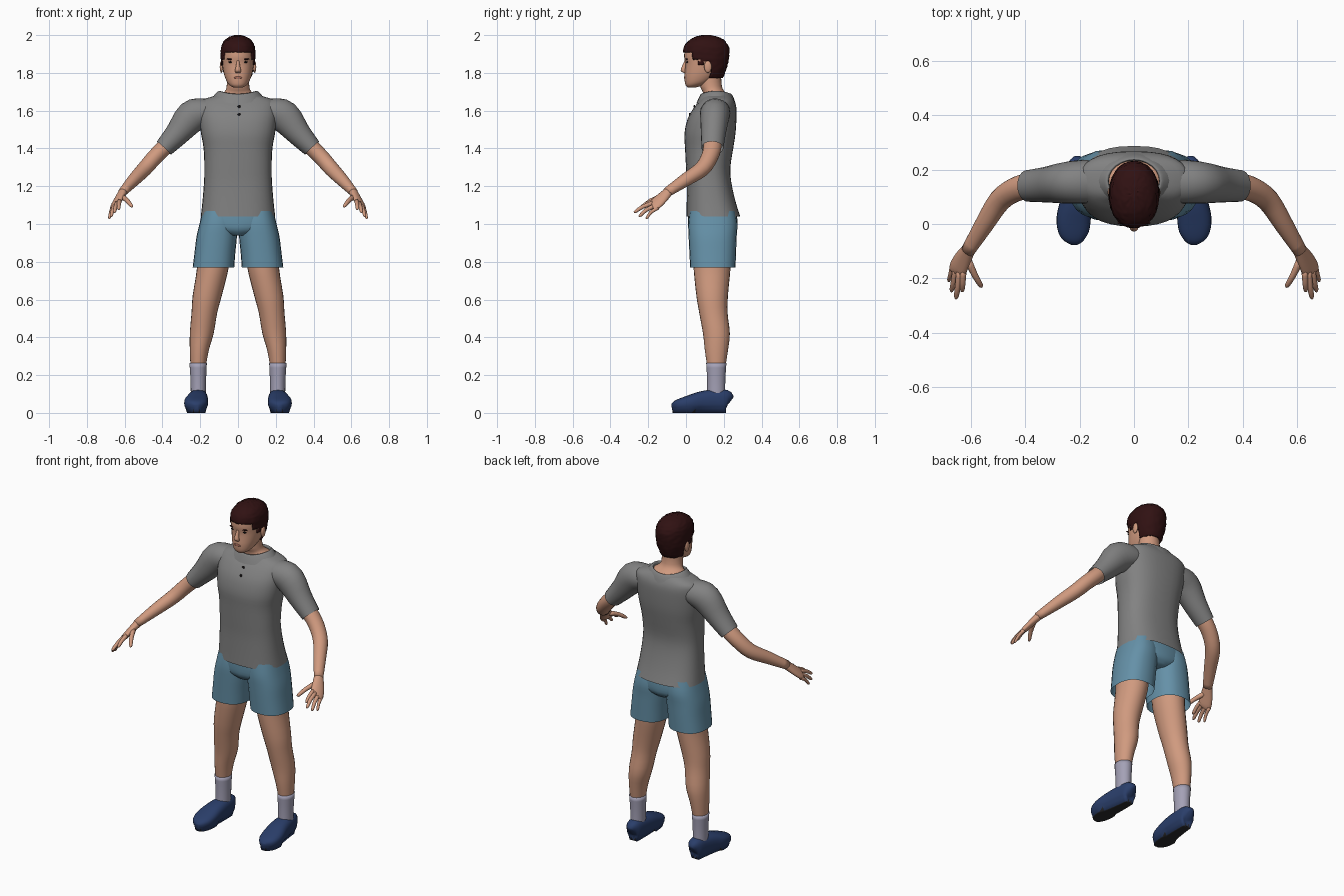
import bpy, bmesh, math, random
from mathutils import Vector

random.seed(4)


def material(name, r, g, b):
    m = bpy.data.materials.new(name)
    lin = [((c / 255 + 0.055) / 1.055) ** 2.4 for c in (r, g, b)]
    m.diffuse_color = (*lin, 1)
    return m


SKIN = material("skin", 208, 154, 127)
GREY = material("shirt grey", 130, 130, 130)
BLUE = material("shorts blue", 101, 145, 168)
SOCK = material("sock lilac", 164, 161, 182)
NAVY = material("shoe navy", 42, 62, 106)
SOLE = material("sole dark", 42, 42, 44)
HAIR = material("hair brown", 48, 17, 18)
DARK = material("black", 18, 15, 16)
LIPS = material("lips", 178, 114, 97)


def smooth_rows(rows, k):
    """Catmull-Rom resampling of a list of number tuples."""
    out = []
    for i in range(len(rows) - 1):
        p0, p1 = rows[max(i - 1, 0)], rows[i]
        p2, p3 = rows[i + 1], rows[min(i + 2, len(rows) - 1)]
        for j in range(k):
            t = j / k
            out.append([0.5 * (2 * b + (c - a) * t + (2 * a - 5 * b + 4 * c - d) * t * t
                               + (3 * b - a - 3 * c + d) * t ** 3)
                        for a, b, c, d in zip(p0, p1, p2, p3)])
    return out + [list(rows[-1])]


def finish(name, bm, mats, mirror):
    bmesh.ops.recalc_face_normals(bm, faces=bm.faces)
    me = bpy.data.meshes.new(name)
    bm.to_mesh(me)
    bm.free()
    for m in mats:
        me.materials.append(m)
    ob = bpy.data.objects.new(name, me)
    bpy.context.collection.objects.link(ob)
    for p in me.polygons:
        p.use_smooth = True
    if mirror:
        ob.modifiers.new("mirror", "MIRROR")
    return ob


def loft(name, rows, mats, mirror=False, ref=None, n=2.0, sides=24, k=3,
         caps=True, edit=None):
    """Rings along a path; rows are x, y, z, radius u, radius v. No ref = level rings."""
    rows = smooth_rows(rows, k)
    bm = bmesh.new()
    rings = []
    for i, (x, y, z, ru, rv) in enumerate(rows):
        u, v = Vector((1, 0, 0)), Vector((0, 1, 0))
        if ref:
            a, b = rows[max(i - 1, 0)], rows[min(i + 1, len(rows) - 1)]
            t = (Vector(b[:3]) - Vector(a[:3])).normalized()
            u = Vector(ref)
            u = (u - t * u.dot(t)).normalized()
            v = t.cross(u)
        ring = []
        for s in range(sides):
            ang = 2 * math.pi * s / sides
            c, d = math.cos(ang), math.sin(ang)
            c = math.copysign(abs(c) ** (2 / n), c)
            d = math.copysign(abs(d) ** (2 / n), d)
            ring.append(bm.verts.new(Vector((x, y, z)) + u * c * ru + v * d * rv))
        rings.append(ring)
    for a, b in zip(rings, rings[1:]):
        for s in range(sides):
            bm.faces.new((a[s], a[(s + 1) % sides], b[(s + 1) % sides], b[s]))
    if caps:
        bm.faces.new(rings[0])
        bm.faces.new(rings[-1])
    if edit:
        edit(bm)
    return finish(name, bm, mats, mirror)


def level(rows):
    """Convert centre x, z, half width, front y, back y into loft rows."""
    return [(x, (f + b) / 2, z, w, (b - f) / 2) for x, z, w, f, b in rows]


def blob(name, loc, scale, mat, mirror=False):
    bm = bmesh.new()
    bmesh.ops.create_uvsphere(bm, u_segments=14, v_segments=8, radius=1)
    for v in bm.verts:
        v.co = Vector(loc) + Vector(a * b for a, b in zip(v.co, scale))
    return finish(name, bm, [mat], mirror)


# Shirt body, sleeves, collar and buttons
loft("shirt_body", level([
    (0, 1.04, .197, .003, .287), (0, 1.12, .188, .004, .262), (0, 1.22, .18, .004, .24),
    (0, 1.30, .178, 0, .235), (0, 1.40, .182, -.005, .25), (0, 1.48, .196, -.008, .262),
    (0, 1.56, .205, .01, .267), (0, 1.62, .205, .045, .266), (0, 1.655, .19, .075, .255),
    (0, 1.68, .12, .09, .24)]), [GREY], n=2.5, sides=32, caps=False)
loft("sleeve", [(.10, .155, 1.595, .06, .075), (.18, .155, 1.59, .075, .08),
                (.245, .152, 1.568, .086, .077), (.32, .145, 1.48, .066, .066),
                (.392, .14, 1.402, .051, .058)],
     [GREY], True, ref=(1, 0, 1), caps=False)


def dip_collar(bm):
    for v in bm.verts:
        v.co.z -= .025 * ((v.co.y - .16) / .1) ** 2


loft("collar", level([(0, 1.665, .14, .055, .262), (0, 1.69, .118, .068, .252),
                      (0, 1.705, .098, .08, .238), (0, 1.68, .092, .085, .232)]),
     [GREY], caps=False, edit=dip_collar)
for z, y in ((1.622, .044), (1.58, .02)):
    blob("button", (.006, y, z), (.008, .005, .008), DARK)

# Shorts
loft("shorts_seat", level([(0, 1.08, .182, .012, .265), (0, 1.02, .188, .01, .272),
                           (0, .97, .15, .015, .268), (0, .94, .05, .04, .24)]),
     [BLUE], n=2.5)
loft("shorts_leg", level([(.097, 1.07, .09, .02, .26), (.104, 1.0, .1, .012, .272),
                          (.113, .93, .107, .014, .268), (.122, .85, .108, .018, .265),
                          (.13, .77, .11, .022, .262)]),
     [BLUE], True, n=2.4, caps=False)

# Legs, socks and shoes
loft("leg", level([(.13, .88, .088, .04, .24), (.133, .77, .084, .04, .236),
                   (.163, .62, .077, .055, .222), (.178, .53, .068, .07, .22),
                   (.192, .42, .063, .09, .232), (.205, .33, .05, .10, .222),
                   (.211, .24, .04, .113, .208)]), [SKIN], True)
loft("sock", level([(.21, .08, .04, .112, .208), (.21, .17, .041, .112, .208),
                    (.211, .263, .046, .107, .214)]), [SOCK], True)


def flatten_sole(bm):
    for v in bm.verts:
        if v.co.z < .021:
            v.co.z = 0
    for f in bm.faces:
        if f.calc_center_median().z < .008:
            f.material_index = 1


loft("shoe", [(.205, .232, .06, .015, .03), (.207, .215, .067, .04, .054),
              (.21, .15, .067, .049, .057), (.215, .08, .062, .057, .052),
              (.222, .02, .052, .063, .042), (.222, -.03, .043, .056, .033),
              (.22, -.06, .036, .036, .025), (.22, -.076, .033, .012, .012)],
     [NAVY, SOLE], True, ref=(1, 0, 0), n=2.6, edit=flatten_sole)

# Arms and hands
loft("arm", [(.34, .142, 1.46, .04, .045), (.385, .14, 1.41, .043, .048),
             (.44, .125, 1.355, .042, .045), (.495, .085, 1.292, .04, .042),
             (.55, 0, 1.235, .034, .036), (.612, -.10, 1.168, .023, .027)],
     [SKIN], True, ref=(1, 0, 1))
ACROSS = (.04, .03, -.03)
loft("palm", [(.606, -.09, 1.174, .025, .023), (.63, -.13, 1.135, .036, .019),
              (.648, -.165, 1.103, .039, .016), (.652, -.18, 1.095, .032, .01)],
     [SKIN], True, ref=ACROSS, sides=16)
for name, base, tip, r in (
        ("index_finger", (.628, -.168, 1.122), (.632, -.25, 1.078), .0105),
        ("middle_finger", (.64, -.168, 1.112), (.655, -.276, 1.062), .011),
        ("ring_finger", (.654, -.16, 1.098), (.672, -.25, 1.04), .0105),
        ("little_finger", (.666, -.148, 1.086), (.682, -.212, 1.028), .009),
        ("thumb", (.612, -.13, 1.145), (.56, -.233, 1.092), .012)):
    a, b = Vector(base), Vector(tip)
    mid = a.lerp(b, .5) + Vector((0, -.006, .005))
    loft(name, [(*a, r * 1.2, r * 1.2), (*mid, r, r), (*a.lerp(b, .9), r * .8, r * .8),
                (*b, r * .3, r * .3)], [SKIN], True, ref=(1, .1, 0), sides=10, k=2)

# Neck and head
loft("neck", level([(0, 1.64, .13, .085, .245), (0, 1.675, .108, .092, .232),
                    (0, 1.70, .072, .088, .205), (0, 1.73, .06, .075, .19),
                    (0, 1.80, .058, .07, .185)]), [SKIN])
loft("head", level([(0, 1.722, .022, .01, .05), (0, 1.733, .042, -.001, .085),
                    (0, 1.75, .057, -.006, .125), (0, 1.78, .07, -.008, .165),
                    (0, 1.81, .078, -.006, .188), (0, 1.85, .084, -.004, .205),
                    (0, 1.89, .085, -.01, .215), (0, 1.94, .08, 0, .21),
                    (0, 1.97, .06, .03, .18)]), [SKIN], n=2.15, sides=32)
loft("nose", [(0, .004, 1.87, .008, .008), (0, -.008, 1.84, .01, .011),
              (0, -.014, 1.813, .016, .014), (0, -.005, 1.80, .012, .008)],
     [SKIN], sides=12)
blob("ear", (.088, .116, 1.832), (.009, .02, .032), SKIN, True)
blob("eye", (.037, .006, 1.857), (.015, .005, .005), DARK, True)
blob("eyebrow", (.039, .004, 1.873), (.022, .006, .0045), HAIR, True)
blob("mouth", (0, -.007, 1.775), (.023, .005, .006), LIPS)


# Short hair, cut along a hairline that drops towards the back
def hairline(y):
    for limit, z in ((.035, 1.905), (.07, 1.875), (.1, 1.838), (.13, 1.86)):
        if y < limit:
            return z
    return 1.775


def cut_hair(bm):
    gone = [f for f in bm.faces
            if f.calc_center_median().z < hairline(f.calc_center_median().y)]
    bmesh.ops.delete(bm, geom=gone, context="FACES")
    for v in bm.verts:
        v.co += Vector(random.uniform(-.002, .002) for _ in range(3))


hair = loft("hair", level([
    (0, 1.76, .062, 0, .188), (0, 1.80, .08, 0, .207), (0, 1.85, .09, -.002, .222),
    (0, 1.90, .092, -.014, .23), (0, 1.94, .088, -.01, .226), (0, 1.97, .072, .015, .205),
    (0, 1.99, .045, .05, .17), (0, 2.0, .012, .095, .125)]),
    [HAIR], n=2.15, sides=48, k=5, edit=cut_hair)
shell = hair.modifiers.new("thickness", "SOLIDIFY")
shell.thickness = .012
shell.offset = -1
